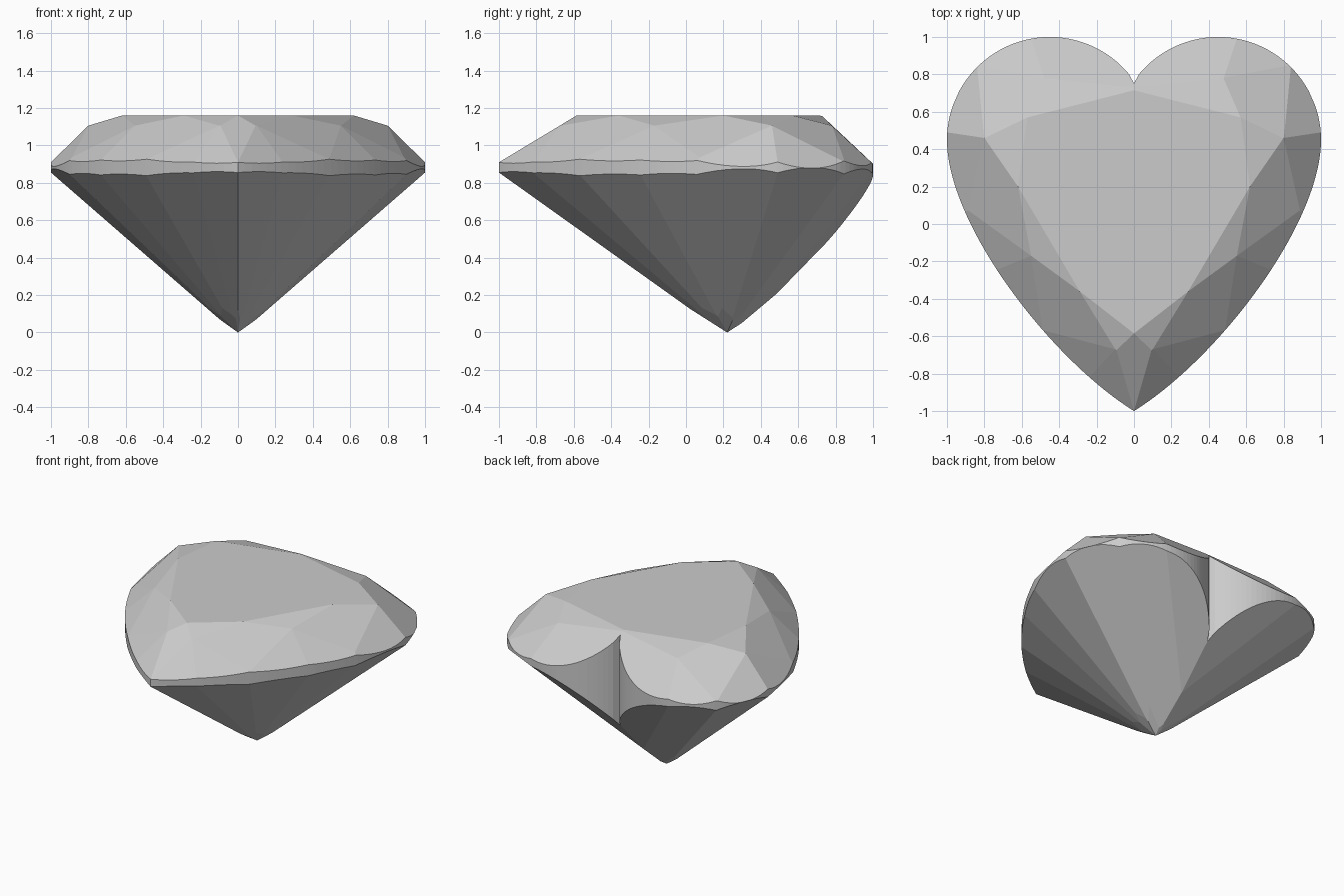
import bpy, bmesh, math
from mathutils import Vector

if "Cube" in bpy.data.objects:
    bpy.data.objects.remove(bpy.data.objects["Cube"])

TABLE_Z, GIRDLE_TOP, GIRDLE_LOW = 1.16, 0.91, 0.855

# Half of the facet layout seen from above (x >= 0), tip to cleft
table = [(0, -.585), (.29, -.36), (.62, .2), (.57, .57), (0, .715)]
stars = [(.1, -.67), (.55, -.17), (.8, .46), (.48, .78)]
rim = [(0, -1), (.24, -.82), (.5, -.58), (.745, -.25),
       (.91, .055), (1, .49), (.84, .85), (.55, .99)]
V = [Vector((x, y, TABLE_Z)) for x, y in table]
A = [Vector((x, y, 1.106)) for x, y in stars]
T = [Vector((x, y, GIRDLE_TOP)) for x, y in rim]
L = [Vector((x, y, GIRDLE_LOW)) for x, y in rim]
X = Vector((1, 0, 0))
culet = Vector((0, .22, 0))
meet = Vector((0, .22, -.015))      # where the long pavilion facets converge
back = Vector((0, .39, .11))
centre = Vector((0, .1, .8))

# Facet planes for the right half
half = []
for i, a in enumerate(A):
    half.append((V[i], V[i + 1], a))                 # star facets
    half.append((a, T[2 * i], T[2 * i + 1]))         # upper girdle facets
    if i < 3:
        half.append((a, T[2 * i + 1], T[2 * i + 2]))
        half.append((V[i + 1], a, A[i + 1]))         # kite facets
half.append((A[3], Vector((0, .73, 1.155)), T[7]))   # crown beside the cleft
for i in range(7):
    half.append((L[i], L[i + 1], meet))              # long pavilion facets
half.append((back, Vector((0, .75, .48)), L[7]))     # pavilion beside the cleft
for i in (2, 4, 6):                                  # small facets at the point
    p = meet.lerp(L[i], .145 / (GIRDLE_LOW + .015))
    half.append((culet, p, p + L[i + 1] - L[i - 1]))
half.append((V[3], T[6], V[3] + A[3] - A[2]))

# Planes lying across the mirror line, plus the table
front_low = meet.lerp(L[0], .16)
planes = [(V[0], V[1], V[2]), (V[0], V[0] + X, T[0]),
          (culet, front_low, front_low + X), (culet, back, back + X)]
for tri in half:
    for s in (1, -1):
        planes.append(tuple(Vector((p.x * s, p.y, p.z)) for p in tri))


def new_object(name, bm):
    bmesh.ops.recalc_face_normals(bm, faces=bm.faces)
    mesh = bpy.data.meshes.new(name)
    bm.to_mesh(mesh)
    bm.free()
    ob = bpy.data.objects.new(name, mesh)
    bpy.context.collection.objects.link(ob)
    return ob


# Convex faceted block: a big cube trimmed by every facet plane
bm = bmesh.new()
bmesh.ops.create_cube(bm, size=6)
for a, b, c in planes:
    n = (b - a).cross(c - a).normalized()
    if n.dot(centre - a) > 0:
        n = -n
    bmesh.ops.bisect_plane(bm, geom=bm.verts[:] + bm.edges[:] + bm.faces[:],
                           dist=1e-5, plane_co=a, plane_no=n, clear_outer=True)
    bmesh.ops.holes_fill(bm, edges=bm.edges[:], sides=0)
facet_block = new_object("facet_block", bm)

# Heart outline: round lobe, then a curve down to the tip
outline = []
start = math.acos(-.45 / .55) - .01
for k in range(40):
    t = start * (1 - k / 40)
    outline.append((.45 + .55 * math.cos(t), .45 + .55 * math.sin(t)))
outline[0] = (0, .75)
ctrl = [Vector(p) for p in ((1, .45), (1, 0), (.45, -.72), (0, -1))]
for k in range(37):
    t = k / 36
    p = sum((ctrl[j] * math.comb(3, j) * (1 - t) ** (3 - j) * t ** j
             for j in range(4)), Vector((0, 0)))
    outline.append((p.x, p.y))
outline += [(-x, y) for x, y in outline[-2:0:-1]]

# Heart prism cut down to the faceted block
bm = bmesh.new()
face = bm.faces.new([bm.verts.new((x, y, -.3)) for x, y in outline])
ext = bmesh.ops.extrude_face_region(bm, geom=[face])
for v in ext["geom"]:
    if isinstance(v, bmesh.types.BMVert):
        v.co.z = 1.5
gem = new_object("heart_gem", bm)
mod = gem.modifiers.new("facets", 'BOOLEAN')
mod.operation, mod.solver, mod.object = 'INTERSECT', 'EXACT', facet_block
bpy.context.view_layer.objects.active = gem
gem.select_set(True)
bpy.ops.object.modifier_apply(modifier=mod.name)
bpy.data.objects.remove(facet_block)
